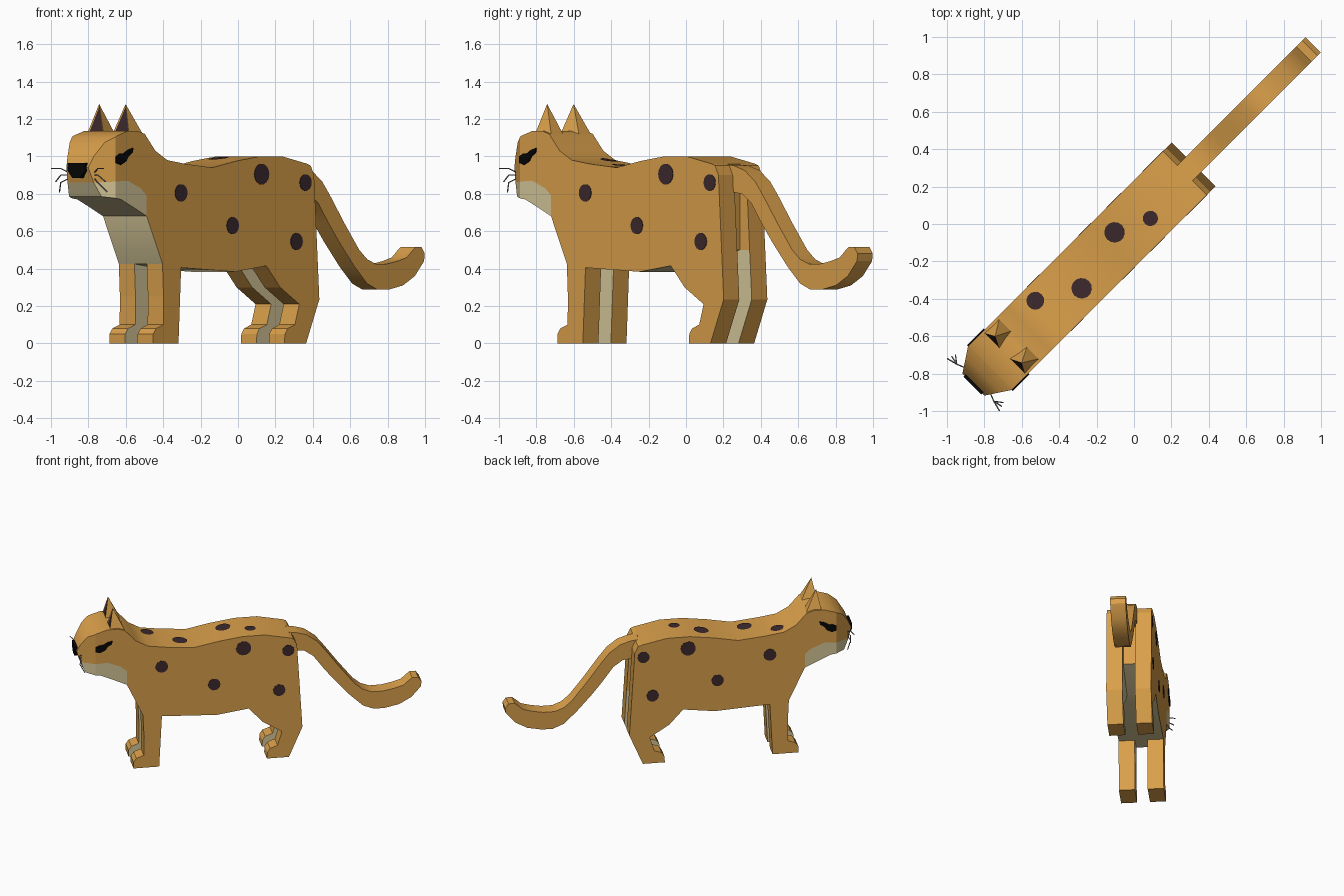
import bpy
import bmesh
import math
from mathutils import Vector

cube = bpy.data.objects.get("Cube")
if cube:
    bpy.data.objects.remove(cube, do_unlink=True)

HALF = 0.165            # half width of the body
TURN = math.radians(45)  # the animal stands diagonally
made = []


def material(name, rgb):
    mat = bpy.data.materials.new(name)
    mat.use_nodes = True
    color = (*rgb, 1.0)
    mat.diffuse_color = color
    shader = mat.node_tree.nodes["Principled BSDF"]
    shader.inputs["Base Color"].default_value = color
    shader.inputs["Roughness"].default_value = 0.8
    return mat


FUR = material("tan fur", (0.70, 0.35, 0.07))
CREAM = material("cream fur", (0.68, 0.58, 0.32))
DARK = material("dark brown", (0.045, 0.022, 0.026))
BLACK = material("black", (0.002, 0.002, 0.002))
GREY = material("whisker grey", (0.2, 0.2, 0.2))


def place(obj, mats, mirror):
    bpy.context.collection.objects.link(obj)
    obj.rotation_euler.z = TURN
    for mat in mats:
        obj.data.materials.append(mat)
    if mirror:
        mod = obj.modifiers.new("mirror", 'MIRROR')
        mod.use_axis = (False, True, False)
        mod.use_mirror_merge = False
    made.append(obj)
    return obj


def finish(name, bm, mats, mirror=False, rule=None):
    bmesh.ops.recalc_face_normals(bm, faces=bm.faces)
    bm.normal_update()
    if rule:
        for face in bm.faces:
            face.material_index = int(rule(face.calc_center_median(), face.normal))
    mesh = bpy.data.meshes.new(name)
    bm.to_mesh(mesh)
    bm.free()
    return place(bpy.data.objects.new(name, mesh), mats, mirror)


def slab(profile, y0, y1):
    """Side profile (length, height) extruded across the body."""
    bm = bmesh.new()
    face = bm.faces.new([bm.verts.new((x, y0, z)) for x, z in profile])
    new = bmesh.ops.extrude_face_region(bm, geom=[face])["geom"]
    moved = [v for v in new if isinstance(v, bmesh.types.BMVert)]
    bmesh.ops.translate(bm, verts=moved, vec=(0, y1 - y0, 0))
    return bm


def cut(bm, point, normal):
    geom = bm.verts[:] + bm.edges[:] + bm.faces[:]
    bmesh.ops.bisect_plane(bm, geom=geom, plane_co=point, plane_no=normal)


def taper_muzzle(bm):
    """Narrow everything ahead of the eyes."""
    start, end = -1.09, -1.215
    cut(bm, (start, 0, 0), (1, 0, 0))
    for v in bm.verts:
        if v.co.x < start:
            v.co.y *= 1 - 0.5 * (v.co.x - start) / (end - start)


# Torso, neck and head in one profile
back = [(0.36, 0.96), (0.17, 1.0), (0, 1.0), (-0.18, 0.975), (-0.36, 0.94),
        (-0.565, 0.96), (-0.7, 0.98), (-0.79, 1.03), (-0.87, 1.12)]
face_line = [(-0.92, 1.135), (-1.0, 1.135), (-1.08, 1.11), (-1.14, 1.075),
             (-1.19, 1.0), (-1.215, 0.94), (-1.19, 0.86)]
cheek = [(-1.0, 0.87), (-0.9, 0.83), (-0.855, 0.79), (-0.855, 0.68)]
belly = [(-0.736, 0.425), (-0.595, 0.405), (-0.186, 0.383), (0.05, 0.415), (0.36, 0.5)]
bm = slab(back + face_line + cheek + belly, -HALF, HALF)
taper_muzzle(bm)
finish("body", bm, [FUR, CREAM],
       rule=lambda c, n: c.z < 0.6 and abs(n.y) < 0.5 and (n.z < -0.7 or n.x < -0.5))

# Pale jaw
jaw = [face_line[-1]] + cheek + [(-0.95, 0.725), (-1.05, 0.77), (-1.155, 0.785)]
bm = slab(jaw, -HALF, HALF)
taper_muzzle(bm)
finish("jaw", bm, [CREAM])

# Legs with pale inner sides
front_leg = [(-0.736, 0.425), (-0.728, 0.25), (-0.73, 0.1), (-0.785, 0.08),
             (-0.806, 0.05), (-0.806, 0), (-0.615, 0), (-0.595, 0.405)]
hind_leg = [(0.36, 0.96), (0.385, 0.95), (0.41, 0.9), (0.45, 0.235), (0.35, 0),
            (0.186, 0), (0.19, 0.05), (0.21, 0.08), (0.265, 0.1), (0.298, 0.21),
            (0.154, 0.3), (0.05, 0.415), (0.36, 0.5)]
for name, outline in (("front_leg", front_leg), ("hind_leg", hind_leg)):
    bm = slab(outline, 0.047, HALF)
    cut(bm, (0, 0, 0.5), (0, 0, 1))
    finish(name, bm, [FUR, CREAM], True, lambda c, n: n.y < -0.9 and c.z < 0.5)

# Tail
tail_top = [(0.3, 0.965), (0.42, 0.95), (0.5, 0.925), (0.58, 0.865), (0.64, 0.79),
            (0.75, 0.64), (0.86, 0.5), (0.92, 0.45), (0.985, 0.425), (1.07, 0.425),
            (1.15, 0.44), (1.22, 0.46), (1.26, 0.495), (1.285, 0.515)]
tail_under = [(1.33, 0.515), (1.355, 0.48), (1.35, 0.44), (1.28, 0.36), (1.19, 0.31),
              (1.08, 0.287), (1.0, 0.287), (0.92, 0.32), (0.825, 0.41), (0.71, 0.54),
              (0.63, 0.64), (0.55, 0.75), (0.48, 0.8), (0.3, 0.82)]
finish("tail", slab(tail_top + tail_under, -0.057, 0.057), [FUR])

# Ears: leaning pyramids with a dark inset front
bm = bmesh.new()
base = [bm.verts.new(co) for co in ((-0.985, 0.03, 1.11), (-0.985, 0.162, 1.11),
                                    (-0.85, 0.162, 1.08), (-0.85, 0.05, 1.08))]
tip = bm.verts.new((-0.95, 0.1, 1.28))
bm.faces.new(base)
sides = [bm.faces.new((base[i], base[(i + 1) % 4], tip)) for i in range(4)]
bmesh.ops.recalc_face_normals(bm, faces=bm.faces)
bmesh.ops.inset_region(bm, faces=[sides[0]], thickness=0.014, depth=-0.004)
inner = sides[0]
inner.material_index = 1
finish("ear", bm, [FUR, DARK], True)

# Eyes
eye = [(-1.09, 1.0), (-1.09, 0.965), (-1.055, 0.955), (-1.015, 0.975), (-1.0, 1.0),
       (-0.968, 1.02), (-0.963, 1.045), (-1.0, 1.035), (-1.035, 1.015), (-1.06, 1.015)]
finish("eye", slab(eye, HALF - 0.001, HALF + 0.008), [BLACK], True)

# Nose plate
bm = bmesh.new()
nose = [(-0.068, 0.965), (0.068, 0.965), (0.068, 0.925), (0.03, 0.885), (-0.03, 0.885),
        (-0.068, 0.925)]
face = bm.faces.new([bm.verts.new((-1.223, y, z)) for y, z in nose])
new = bmesh.ops.extrude_face_region(bm, geom=[face])["geom"]
bmesh.ops.translate(bm, verts=[v for v in new if isinstance(v, bmesh.types.BMVert)],
                    vec=(0.035, 0, 0))
finish("nose", bm, [BLACK])


def ring(x, z, rx, rz, count=14):
    steps = [math.tau * i / count for i in range(count)]
    return [(x + rx * math.cos(a), z + rz * math.sin(a)) for a in steps]


# Spots on both flanks
for x, z, r in ((-0.596, 0.805, 0.047), (0.013, 0.905, 0.056), (-0.206, 0.63, 0.046),
                (0.345, 0.86, 0.045), (0.277, 0.545, 0.046)):
    finish("flank_spot", slab(ring(x, z, r, r), HALF - 0.001, HALF + 0.003), [DARK], True)


def back_height(x):
    for (xa, za), (xb, zb) in zip(back, back[1:]):
        if xb <= x <= xa:
            return za + (zb - za) * (x - xa) / (xb - xa)
    return back[0][1]


# Spots that follow the line of the back
for x, y, r in ((-0.105, 0.042, 0.055), (0.083, -0.041, 0.041),
                (-0.441, -0.045, 0.055), (-0.663, 0.083, 0.048)):
    bm = bmesh.new()
    hub = bm.verts.new((x, y, back_height(x) + 0.005))
    rim = [bm.verts.new((a, b, back_height(a) + 0.005)) for a, b in ring(x, y, r, r)]
    for i, v in enumerate(rim):
        bm.faces.new((hub, v, rim[(i + 1) % len(rim)]))
    finish("back_spot", bm, [DARK])

# Whiskers
for root, middle, end in ((0.91, 0.935, 0.935), (0.9, 0.9, 0.865), (0.885, 0.86, 0.81)):
    curve = bpy.data.curves.new("whisker", 'CURVE')
    curve.dimensions = '3D'
    curve.bevel_depth = 0.0035
    curve.bevel_resolution = 1
    curve.use_fill_caps = True
    line = curve.splines.new('POLY')
    line.points.add(2)
    reach = end - 0.81
    path = [(-1.18, 0.09, root), (-1.2, 0.14, middle), (-1.17 - 0.36 * reach, 0.18 + 0.15 * reach, end)]
    for point, co in zip(line.points, path):
        point.co = (*co, 1)
    place(bpy.data.objects.new("whisker", curve), [GREY], True)

# Soft shading along the curved profiles, crisp corners elsewhere
bpy.ops.object.select_all(action='DESELECT')
for obj in made:
    if obj.type == 'MESH' and obj.name.split(".")[0] in ("body", "jaw", "tail"):
        obj.select_set(True)
        bpy.context.view_layer.objects.active = obj
bpy.ops.object.shade_smooth_by_angle(angle=math.radians(32))
